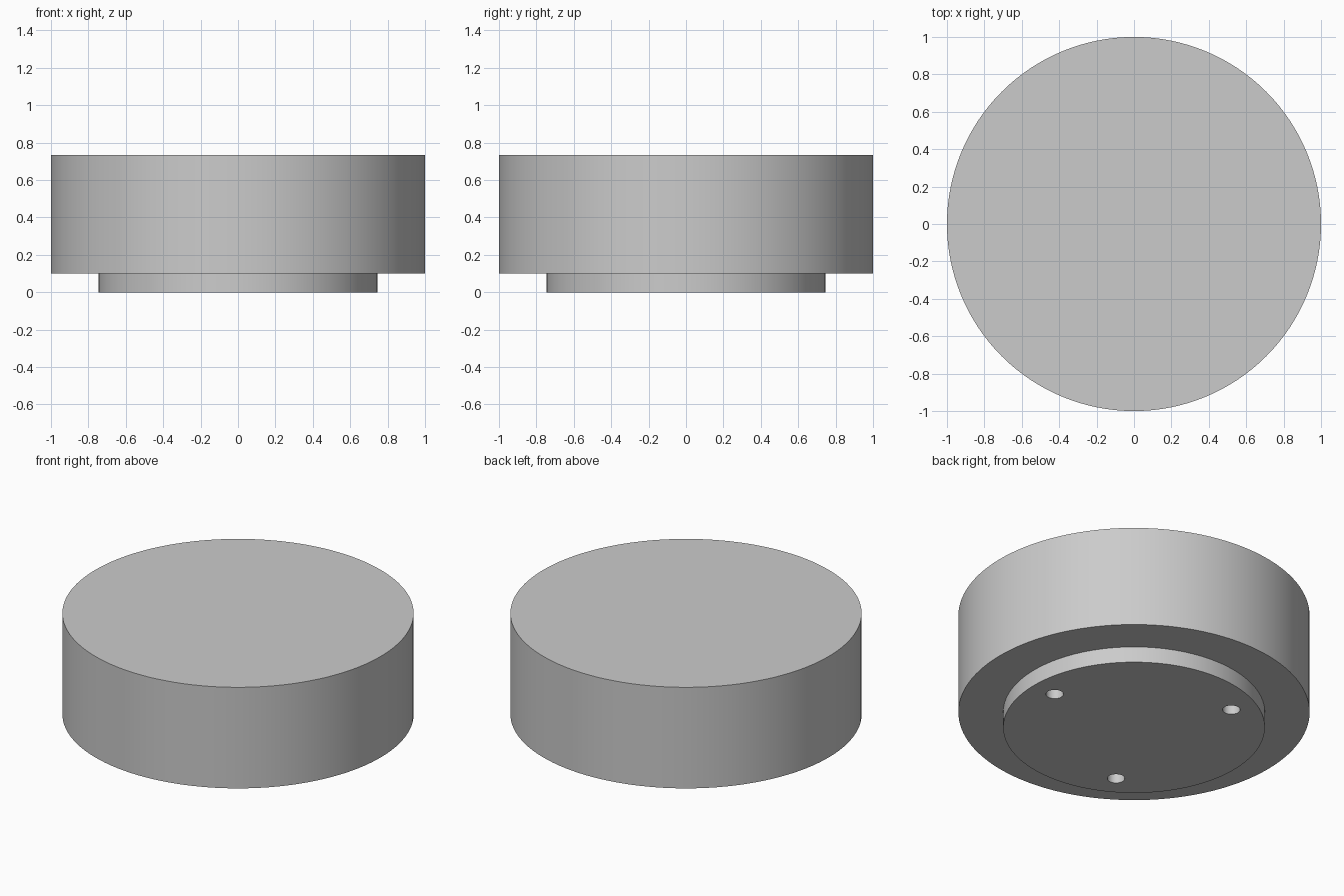
import bpy
from math import cos, sin, radians

cube = bpy.data.objects.get("Cube")
if cube:
    bpy.data.objects.remove(cube, do_unlink=True)

grey = bpy.data.materials.new("plain grey")
grey.use_nodes = True
colour = (0.6, 0.6, 0.6, 1)
grey.diffuse_color = colour
grey.node_tree.nodes["Principled BSDF"].inputs["Base Color"].default_value = colour


def revolve(name, profile, sides):
    """Turn an open (radius, height) profile into a closed solid about z."""
    verts = [(r * cos(radians(360 * i / sides)), r * sin(radians(360 * i / sides)), z)
             for r, z in profile for i in range(sides)]
    faces = [(k * sides + i, k * sides + (i + 1) % sides,
              (k + 1) * sides + (i + 1) % sides, (k + 1) * sides + i)
             for k in range(len(profile) - 1) for i in range(sides)]
    last = (len(profile) - 1) * sides
    faces += [tuple(reversed(range(sides))), tuple(range(last, last + sides))]
    mesh = bpy.data.meshes.new(name)
    mesh.from_pydata(verts, [], faces)
    mesh.materials.append(grey)
    obj = bpy.data.objects.new(name, mesh)
    bpy.context.collection.objects.link(obj)
    return obj


# Stepped round body: narrow foot below a wide drum
body = revolve("stepped_drum", [(0.745, 0), (0.745, 0.1), (1, 0.1), (1, 0.735)], 128)

# Three blind screw holes in the underside
for n in range(3):
    angle = radians(120 * n)
    cutter = revolve(f"screw_hole_cutter_{n + 1}", [(0.05, -0.1), (0.05, 0.3)], 32)
    cutter.location = (0.59 * cos(angle), 0.59 * sin(angle), 0)
    cutter.hide_render = True
    cutter.hide_set(True)
    cut = body.modifiers.new(f"screw_hole_{n + 1}", 'BOOLEAN')
    cut.operation = 'DIFFERENCE'
    cut.solver = 'EXACT'
    cut.object = cutter

# Bake the holes, then smooth the round walls and keep the rims sharp
bpy.ops.object.select_all(action='DESELECT')
body.select_set(True)
bpy.context.view_layer.objects.active = body
for modifier in list(body.modifiers):
    bpy.ops.object.modifier_apply(modifier=modifier.name)
bpy.ops.object.shade_smooth_by_angle(angle=radians(30))
